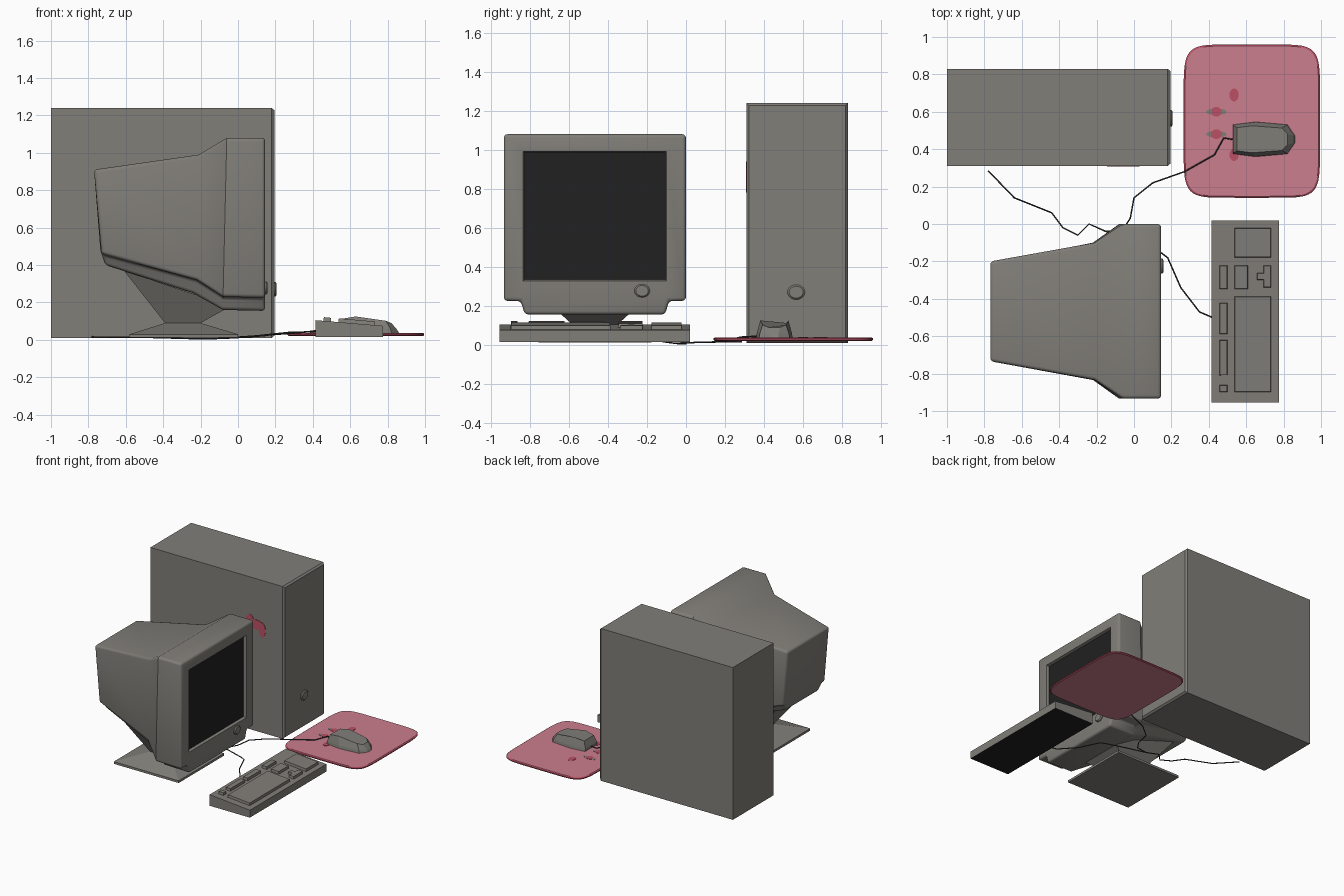
import bpy, bmesh, math
from mathutils import Vector

if "Cube" in bpy.data.objects:
    bpy.data.objects.remove(bpy.data.objects["Cube"])


def material(name, r, g, b):
    m = bpy.data.materials.new(name)
    m.use_nodes = True
    m.diffuse_color = (r, g, b, 1)
    bsdf = next(n for n in m.node_tree.nodes if n.type == 'BSDF_PRINCIPLED')
    bsdf.inputs["Base Color"].default_value = (r, g, b, 1)
    bsdf.inputs["Roughness"].default_value = 0.8
    return m


GREY = material("warm grey plastic", 0.22, 0.21, 0.19)
BLACK = material("black glass", 0.015, 0.015, 0.015)
CORD = material("dark cord", 0.04, 0.04, 0.04)
PINK = material("pink pad", 0.6, 0.21, 0.27)
RED = material("deep pink", 0.5, 0.08, 0.13)


def add_object(name, bm, *mats):
    bmesh.ops.recalc_face_normals(bm, faces=bm.faces)
    me = bpy.data.meshes.new(name)
    bm.to_mesh(me)
    bm.free()
    for m in mats:
        me.materials.append(m)
    ob = bpy.data.objects.new(name, me)
    bpy.context.collection.objects.link(ob)
    return ob


def activate(ob):
    bpy.ops.object.select_all(action='DESELECT')
    ob.select_set(True)
    bpy.context.view_layer.objects.active = ob


def loft(name, rings, *mats):
    """Skin a list of equal rings and close both ends."""
    bm = bmesh.new()
    loops = [[bm.verts.new(p) for p in ring] for ring in rings]
    n = len(loops[0])
    for a, b in zip(loops, loops[1:]):
        for i in range(n):
            j = (i + 1) % n
            bm.faces.new((a[i], a[j], b[j], b[i]))
    bm.faces.new(loops[0])
    bm.faces.new(loops[-1])
    return add_object(name, bm, *mats)


def rect(x0, x1, y0, y1, z0, z1=None):
    """Rectangle ring whose height may differ at its two x ends."""
    z1 = z0 if z1 is None else z1
    return [(x0, y0, z0), (x1, y0, z1), (x1, y1, z1), (x0, y1, z0)]


def upright(x, y0, y1, z0, z1):
    return [(x, y0, z0), (x, y1, z0), (x, y1, z1), (x, y0, z1)]


def oval(cx, cy, rx, ry, z, n=16, power=2):
    pts = []
    for i in range(n):
        t = 2 * math.pi * i / n
        c, s = math.cos(t), math.sin(t)
        pts.append((cx + rx * math.copysign(abs(c) ** (2 / power), c),
                    cy + ry * math.copysign(abs(s) ** (2 / power), s), z))
    return pts


def button(name, x, y, z, r):
    rings = [[(x + d, y + p[0], z + p[1]) for p in oval(0, 0, r * k, r * k * 0.85, 0, 20)]
             for d, k in ((-0.01, 1), (0.008, 1), (0.015, 0.8))]
    return loft(name, rings, GREY)


# Tower case with a slightly tapered front panel
Y0, Y1 = 0.31, 0.83
loft("tower_case", [upright(-1, Y0, Y1, 0.01, 1.24),
                    upright(0.18, Y0, Y1, 0.01, 1.24)], GREY)
loft("tower_front_panel", [upright(0.18, Y0, Y1, 0.01, 1.24),
                           upright(0.194, Y0 + 0.012, Y1 - 0.012, 0.022, 1.228)], GREY)
button("tower_power_button", 0.192, 0.565, 0.27, 0.045)

# Splash patch on the tower side
for dx, dz, rx, rz in ((0, 0, 0.06, 0.04), (-0.06, 0.02, 0.035, 0.05), (0.05, -0.03, 0.03, 0.06)):
    shape = oval(-0.05 + dx, 0.87 + dz, rx, rz, 0)
    loft("tower_patch", [[(p[0], y, p[1]) for p in shape] for y in (Y0 - 0.003, Y0 + 0.002)], RED)

# Monitor housing lofted from front to back
MY = -0.467


def housing_ring(xt, xm, xb, zt, zm, zb, half, inner):
    right = [(xt, half, zt), (xm, half, zm), (xm, inner + 0.02, zm), (xb, inner, zb)]
    left = [(x, -y, z) for x, y, z in reversed(right)]
    return [(x, MY + y, z) for x, y, z in right + left]


housing = loft("monitor_housing", [
    housing_ring(0.145, 0.145, 0.145, 1.08, 0.225, 0.155, 0.467, 0.36),
    housing_ring(-0.06, -0.08, -0.08, 1.08, 0.23, 0.16, 0.467, 0.36),
    housing_ring(-0.21, -0.22, -0.24, 0.99, 0.32, 0.25, 0.367, 0.29),
    housing_ring(-0.77, -0.73, -0.71, 0.91, 0.46, 0.40, 0.267, 0.21)], GREY)
activate(housing)
bev = housing.modifiers.new("soft_edges", 'BEVEL')
bev.width, bev.segments, bev.limit_method = 0.018, 3, 'ANGLE'
bev.angle_limit = math.radians(35)
bpy.ops.object.modifier_apply(modifier=bev.name)

# Recess for the screen
cutter = loft("screen_cutter", [upright(0.12, MY - 0.36, MY + 0.36, 0.335, 0.985),
                                upright(0.16, MY - 0.372, MY + 0.372, 0.323, 0.997)], GREY)
cutter.hide_render = True
cut = housing.modifiers.new("screen_recess", 'BOOLEAN')
cut.operation, cut.solver, cut.object = 'DIFFERENCE', 'EXACT', cutter
activate(housing)
bpy.ops.object.modifier_apply(modifier=cut.name)
bpy.data.objects.remove(cutter)
bpy.ops.object.shade_smooth_by_angle(angle=math.radians(32))
loft("monitor_screen", [upright(0.115, MY - 0.363, MY + 0.363, 0.332, 0.988),
                        upright(0.124, MY - 0.363, MY + 0.363, 0.332, 0.988)], BLACK)
button("monitor_button", 0.143, -0.225, 0.277, 0.04)

# Swivel stand: thin square foot, pinched neck, flared top
loft("monitor_stand", [
    rect(-0.58, 0.0, MY - 0.29, MY + 0.29, 0.012),
    rect(-0.58, 0.0, MY - 0.29, MY + 0.29, 0.03),
    rect(-0.39, -0.2, MY - 0.1, MY + 0.1, 0.09),
    rect(-0.61, -0.04, MY - 0.2, MY + 0.2, 0.37, 0.18)], GREY)


# Keyboard: wedge body and raised key blocks
def slope(x):
    return 0.105 - 0.083 * (x - 0.415)


body = loft("keyboard_body", [rect(0.415, 0.775, -0.955, 0.02, 0.015),
                              rect(0.415, 0.775, -0.955, 0.02, slope(0.415), slope(0.775))],
            GREY, BLACK)
for f in body.data.polygons:
    f.material_index = 1 if f.normal.z < -0.9 else 0


def key_block(name, x0, x1, y0, y1):
    e = 0.004
    loft(name, [rect(x0, x1, y0, y1, slope(x0) - 0.01, slope(x1) - 0.01),
                rect(x0 + e, x1 - e, y0 + e, y1 - e, slope(x0) + 0.02, slope(x1) + 0.02)], GREY)


for y0, y1 in ((-0.35, -0.22), (-0.59, -0.42), (-0.81, -0.62), (-0.90, -0.86)):
    key_block("function_keys", 0.455, 0.5, y0, y1)
key_block("navigation_keys", 0.535, 0.61, -0.35, -0.22)
key_block("arrow_up_key", 0.655, 0.7, -0.3, -0.26)
key_block("arrow_row_keys", 0.69, 0.735, -0.34, -0.22)
key_block("number_pad_keys", 0.535, 0.735, -0.18, -0.02)
key_block("letter_keys", 0.535, 0.735, -0.9, -0.385)

# Mouse pad with a darker rim and a few spots
pad = loft("mouse_pad", [oval(0.63, 0.55, 0.365 - d, 0.41 - d, z, 56, 7)
                         for d, z in ((0.006, 0.02), (0, 0.026), (0, 0.032), (0.008, 0.038))],
           PINK, RED)
for f in pad.data.polygons:
    f.material_index = 0 if abs(f.normal.z) > 0.95 else 1
for x, y, rx, ry, m in ((0.535, 0.69, 0.025, 0.035, RED), (0.535, 0.37, 0.025, 0.033, RED),
                        (0.44, 0.6, 0.055, 0.018, GREY), (0.44, 0.48, 0.055, 0.018, GREY),
                        (0.44, 0.6, 0.028, 0.026, RED), (0.44, 0.48, 0.03, 0.026, RED)):
    top = 0.041 if m == RED else 0.04
    loft("pad_spot", [oval(x, y, rx, ry, 0.036), oval(x, y, rx, ry, top)], m)

# Faceted mouse, each station is x, half width and height
MOUSE_Y = 0.453


def outline(stations):
    near = [(x, MOUSE_Y - w, z) for x, w, z in stations]
    far = [(x, MOUSE_Y + w, z) for x, w, z in reversed(stations)]
    return near + far


loft("mouse", [
    outline([(0.53, 0.078, 0.038), (0.65, 0.093, 0.038), (0.82, 0.078, 0.038), (0.86, 0.02, 0.038)]),
    outline([(0.53, 0.074, 0.06), (0.65, 0.09, 0.06), (0.815, 0.074, 0.06), (0.85, 0.02, 0.055)]),
    outline([(0.55, 0.062, 0.112), (0.63, 0.072, 0.125), (0.79, 0.06, 0.102), (0.82, 0.03, 0.09)])],
    GREY)


# Cords lying on the desk
def cord(name, points):
    cu = bpy.data.curves.new(name, 'CURVE')
    cu.dimensions = '3D'
    cu.bevel_depth, cu.bevel_resolution = 0.004, 1
    sp = cu.splines.new('POLY')
    sp.points.add(len(points) - 1)
    for p, co in zip(sp.points, points):
        p.co = (*co, 1)
    ob = bpy.data.objects.new(name, cu)
    bpy.context.collection.objects.link(ob)
    cu.materials.append(CORD)
    activate(ob)
    bpy.ops.object.convert(target='MESH')


cord("mouse_cord", [(0.54, 0.45, 0.05), (0.48, 0.46, 0.053), (0.43, 0.37, 0.045),
                    (0.27, 0.28, 0.04), (0.1, 0.22, 0.022), (0, 0.14, 0.015),
                    (-0.02, 0.03, 0.012), (-0.06, -0.03, 0.008), (-0.15, -0.04, 0.006)])
cord("keyboard_cord", [(0.42, -0.5, 0.05), (0.35, -0.47, 0.04), (0.25, -0.34, 0.032),
                       (0.18, -0.18, 0.028), (0.14, -0.15, 0.022), (0, -0.09, 0.012),
                       (-0.15, -0.04, 0.006)])
cord("tower_cord", [(-0.15, -0.04, 0.006), (-0.24, 0, 0.006), (-0.3, -0.06, 0.008),
                    (-0.38, -0.02, 0.01), (-0.44, 0.06, 0.012), (-0.64, 0.14, 0.014),
                    (-0.78, 0.285, 0.016)])
